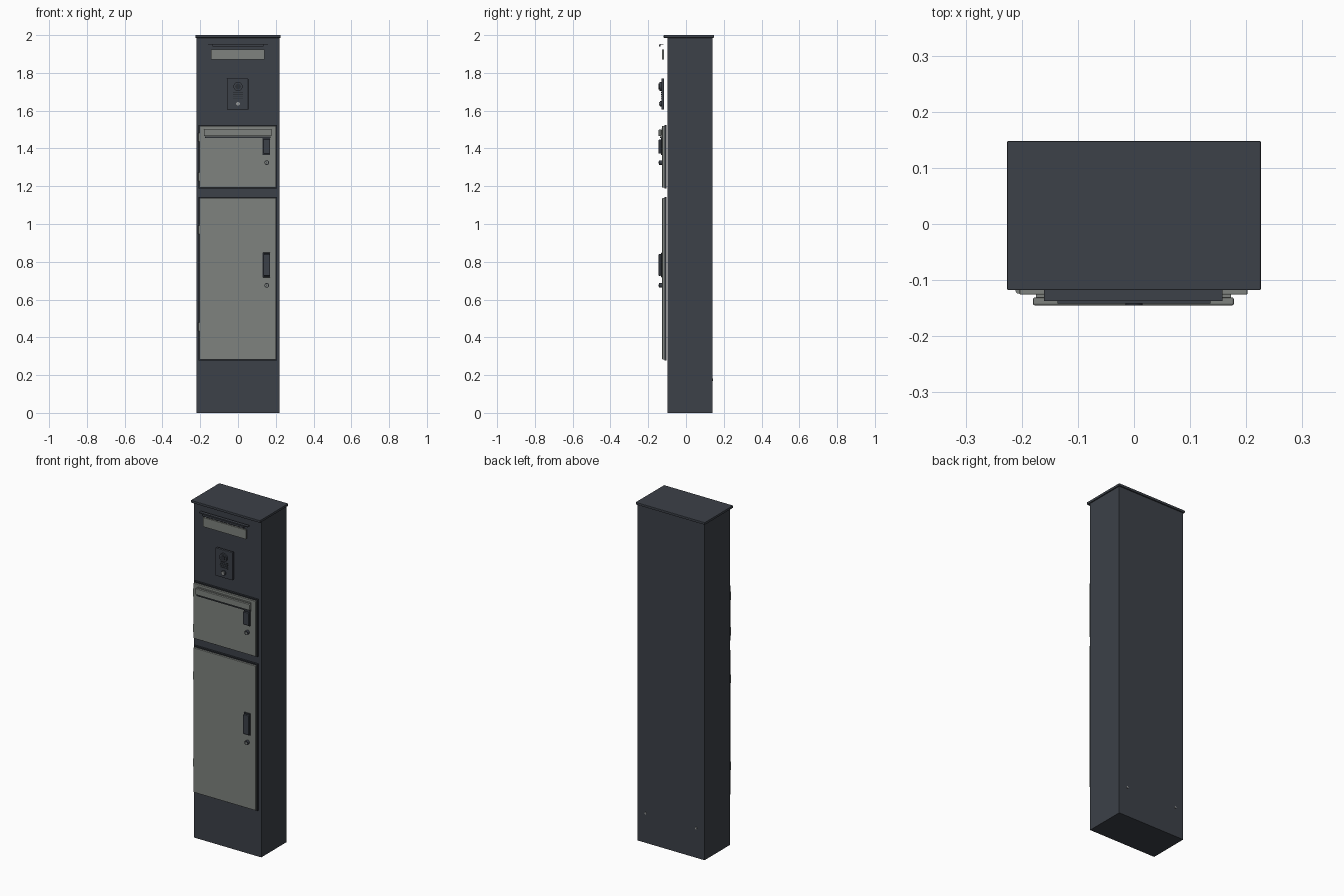
import bpy
import math

if "Cube" in bpy.data.objects:
    bpy.data.objects.remove(bpy.data.objects["Cube"])


def material(name, rgb):
    m = bpy.data.materials.new(name)
    m.diffuse_color = (*rgb, 1)
    m.use_nodes = True
    m.node_tree.nodes["Principled BSDF"].inputs["Base Color"].default_value = m.diffuse_color
    return m


DARK = material("anthracite", (0.045, 0.052, 0.065))
GREY = material("light grey", (0.21, 0.225, 0.21))
BLACK = material("dark trim", (0.025, 0.029, 0.036))
STEEL = material("steel", (0.30, 0.31, 0.31))


def box(name, x0, x1, y0, y1, z0, z1, mat, bevel=0):
    bpy.ops.mesh.primitive_cube_add(
        size=1, location=((x0 + x1) / 2, (y0 + y1) / 2, (z0 + z1) / 2))
    o = bpy.context.object
    o.name = name
    o.scale = (x1 - x0, y1 - y0, z1 - z0)
    bpy.ops.object.transform_apply(location=False, rotation=False, scale=True)
    o.data.materials.append(mat)
    if bevel:
        b = o.modifiers.new("edge", 'BEVEL')
        b.width = bevel
        b.segments = 2
    return o


def disc(name, x, z, r, y0, y1, mat, sides=24):
    bpy.ops.mesh.primitive_cylinder_add(
        vertices=sides, radius=r, depth=y1 - y0,
        location=(x, (y0 + y1) / 2, z), rotation=(math.pi / 2, 0, 0))
    o = bpy.context.object
    o.name = name
    o.data.materials.append(mat)
    bpy.ops.object.shade_smooth_by_angle()
    return o


# Cabinet and overhanging roof plate
box("cabinet", -0.22, 0.22, -0.097, 0.141, 0, 1.986, DARK)
box("roof", -0.226, 0.226, -0.118, 0.148, 1.986, 2.0, DARK, 0.002)

# Letter slot with its rain hood
box("slot_plate", -0.142, 0.14, -0.127, -0.116, 1.87, 1.925, GREY, 0.001)
box("slot_hood", -0.16, 0.158, -0.137, -0.118, 1.949, 1.954, DARK)
box("slot_hood_lip", -0.136, 0.136, -0.142, -0.135, 1.94, 1.951, DARK)

# Intercom: plate, camera ring, speaker slits and bell button
box("intercom_plate", -0.058, 0.055, -0.131, -0.116, 1.605, 1.77, DARK, 0.003)
disc("camera_ring", 0, 1.728, 0.024, -0.141, -0.131, DARK, 32)
disc("camera_lens", 0, 1.728, 0.015, -0.145, -0.141, BLACK)
for i in range(4):
    z = 1.664 + i * 0.01
    box("speaker_slit", -0.026, 0.026, -0.133, -0.131, z, z + 0.004, BLACK)
disc("bell_ring", 0, 1.637, 0.014, -0.138, -0.131, DARK)
disc("bell_button", 0, 1.637, 0.010, -0.143, -0.138, STEEL)


def door(label, z0, z1, hinge_heights):
    box(label + "_frame", -0.209, 0.207, -0.114, -0.102, z0, z1, BLACK)
    box(label + "_door", -0.204, 0.202, -0.126, -0.113,
        z0 + 0.006, z1 - 0.006, GREY, 0.002)
    for z in hinge_heights:
        bpy.ops.mesh.primitive_cylinder_add(
            vertices=16, radius=0.005, depth=0.045, location=(-0.206, -0.119, z))
        bpy.context.object.name = label + "_hinge"
        bpy.context.object.data.materials.append(GREY)
        bpy.ops.object.shade_smooth_by_angle()


def handle(label, z0, z1, lock_z):
    box(label + "_handle_base", 0.130, 0.170, -0.132, -0.125, z0, z1, BLACK, 0.002)
    box(label + "_handle_grip", 0.134, 0.170, -0.145, -0.131,
        z0 + 0.008, z1 - 0.008, DARK, 0.003)
    disc(label + "_lock", 0.152, lock_z, 0.012, -0.142, -0.126, DARK)
    disc(label + "_lock_core", 0.152, lock_z, 0.008, -0.144, -0.142, GREY)
    box(label + "_keyhole", 0.1505, 0.1535, -0.1448, -0.144,
        lock_z - 0.006, lock_z + 0.006, BLACK)


# Upper mail door with a long flap, and lower parcel door
door("mail", 1.187, 1.525, (1.25, 1.46))
door("parcel", 0.277, 1.143, (0.455, 0.97))
box("flap_base", -0.175, 0.173, -0.131, -0.125, 1.452, 1.505, GREY, 0.001)
box("flap", -0.18, 0.178, -0.145, -0.131, 1.465, 1.50, GREY, 0.003)
box("flap_shadow_gap", -0.175, 0.173, -0.137, -0.13, 1.455, 1.464, BLACK)
handle("mail", 1.365, 1.455, 1.325)
handle("parcel", 0.718, 0.848, 0.675)

# Fixing bolts on the back
for x in (-0.165, 0.165):
    disc("back_bolt", x, 0.175, 0.006, 0.139, 0.144, STEEL, 12)
